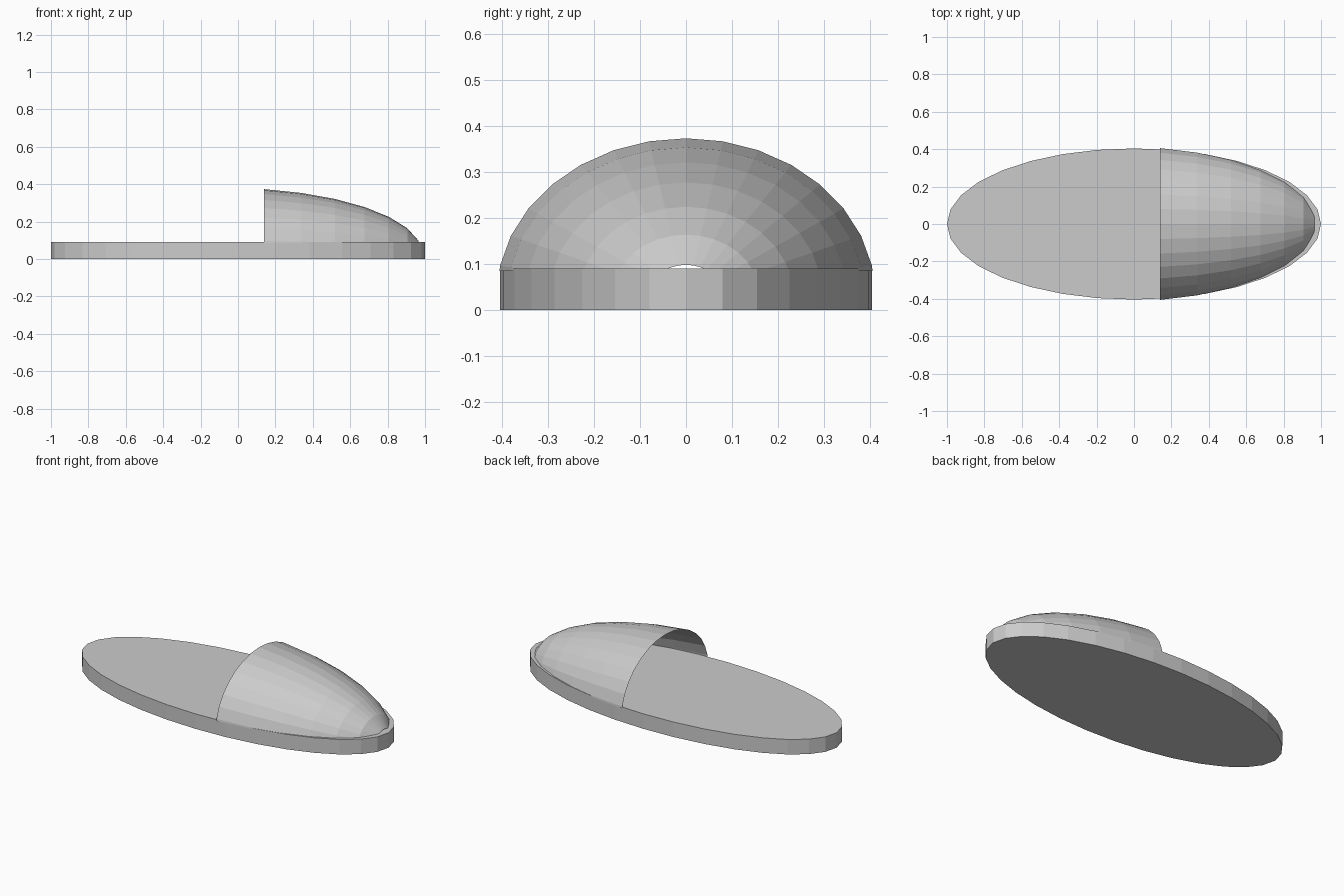
import bpy, bmesh
from mathutils import Matrix, Vector
from math import radians

if "Cube" in bpy.data.objects:
    bpy.data.objects.remove(bpy.data.objects["Cube"])


def make_object(name, bm):
    mesh = bpy.data.meshes.new(name)
    bm.to_mesh(mesh)
    bm.free()
    obj = bpy.data.objects.new(name, mesh)
    bpy.context.collection.objects.link(obj)
    return obj


# Sole: flat oval disc
SOLE_H = 0.09
bm = bmesh.new()
bmesh.ops.create_cone(bm, cap_ends=True, segments=32, radius1=1, radius2=1, depth=1)
bmesh.ops.scale(bm, vec=(1, 0.404, SOLE_H), verts=bm.verts)
bmesh.ops.translate(bm, vec=(0, 0, SOLE_H / 2), verts=bm.verts)
make_object("sole", bm)

# Toe cover: part of a stretched sphere with its pole towards the toe
bm = bmesh.new()
bmesh.ops.create_uvsphere(bm, u_segments=32, v_segments=16, radius=1)
bmesh.ops.rotate(bm, cent=(0, 0, 0), matrix=Matrix.Rotation(radians(90), 3, 'Y'), verts=bm.verts)
# keep the rings between the foot opening and the small hole at the pole
unwanted = [v for v in bm.verts if v.co.x < 0.1 or v.co.x > 0.99]
bmesh.ops.delete(bm, geom=unwanted, context='VERTS')
bmesh.ops.scale(bm, vec=(1.05, 0.42, 0.35), verts=bm.verts)
bmesh.ops.translate(bm, vec=(-0.065, 0, 0.03), verts=bm.verts)
# trim the lower part just below the top of the sole
bmesh.ops.bisect_plane(bm, geom=bm.verts[:] + bm.edges[:] + bm.faces[:],
                       plane_co=Vector((0, 0, 0.085)), plane_no=Vector((0, 0, 1)),
                       clear_inner=True)
make_object("toe_cover", bm)
